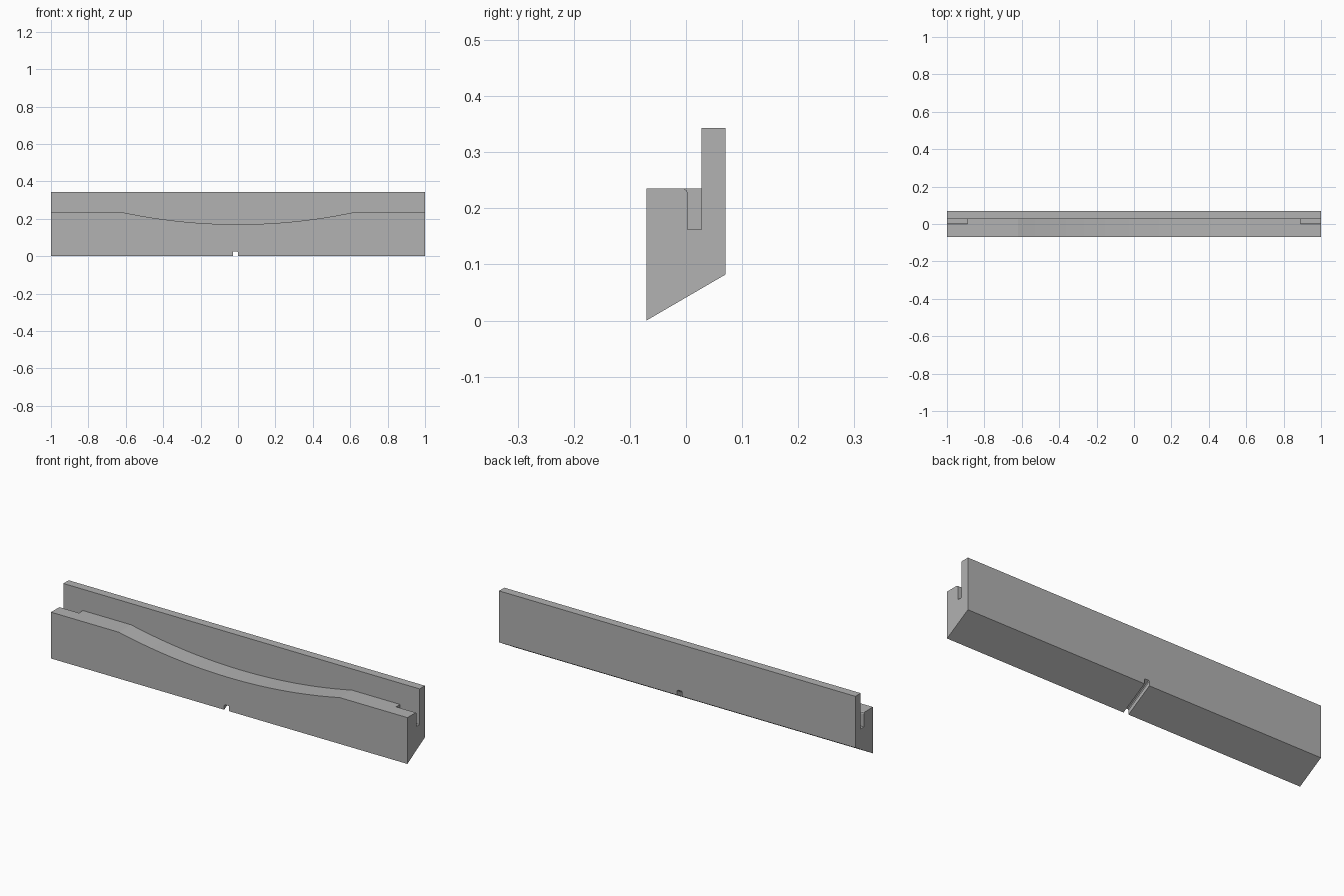
import bpy, bmesh
from mathutils import Vector

if "Cube" in bpy.data.objects:
    bpy.data.objects.remove(bpy.data.objects["Cube"], do_unlink=True)

HALF_DEPTH, RISE = 0.0705, 0.082   # bevelled underside rises toward the back
LEDGE, TOP, WALL = 0.235, 0.343, 0.028
DIP_HALF, DIP = 0.62, 0.065
SLOPE = RISE / (2 * HALF_DEPTH)

grey = bpy.data.materials.new("plain_grey")
grey.use_nodes = True
grey.diffuse_color = (0.445, 0.445, 0.445, 1)
grey.node_tree.nodes["Principled BSDF"].inputs["Base Color"].default_value = grey.diffuse_color


def prism(name, points, sweep):
    """Closed solid from a flat outline swept along a vector."""
    bm = bmesh.new()
    face = bm.faces.new([bm.verts.new(p) for p in points])
    swept = bmesh.ops.extrude_face_region(bm, geom=[face])["geom"]
    verts = [v for v in swept if isinstance(v, bmesh.types.BMVert)]
    bmesh.ops.translate(bm, verts=verts, vec=Vector(sweep))
    bmesh.ops.recalc_face_normals(bm, faces=bm.faces)
    mesh = bpy.data.meshes.new(name)
    bm.to_mesh(mesh)
    bm.free()
    mesh.materials.append(grey)
    obj = bpy.data.objects.new(name, mesh)
    bpy.context.collection.objects.link(obj)
    return obj


def cut(target, cutter):
    """Subtract a cutter and discard it."""
    mod = target.modifiers.new("cut", "BOOLEAN")
    mod.operation, mod.solver, mod.object = "DIFFERENCE", "EXACT", cutter
    bpy.context.view_layer.objects.active = target
    bpy.ops.object.modifier_apply(modifier=mod.name)
    bpy.data.objects.remove(cutter, do_unlink=True)


# Long rail with a sloping underside
section = [(-HALF_DEPTH, 0), (HALF_DEPTH, RISE), (HALF_DEPTH, TOP), (-HALF_DEPTH, TOP)]
rail = prism("rail", [(-1, y, z) for y, z in section], (2, 0, 0))

# Front ledge with a shallow circular dip along its middle
radius = (DIP_HALF ** 2 + DIP ** 2) / (2 * DIP)
steps = 32
xs = [DIP_HALF * (2 * i / steps - 1) for i in range(steps + 1)]
arc = [(x, LEDGE - DIP + radius - (radius ** 2 - x ** 2) ** 0.5) for x in xs]
outline = [(-1.1, 0.5), (-1.1, LEDGE)] + arc + [(1.1, LEDGE), (1.1, 0.5)]
cut(rail, prism("ledge_cutter", [(x, WALL, z) for x, z in outline], (0, -0.2, 0)))

# Narrow slot at each end, with an eased front lip
slot = [(WALL, 0.162), (0.003, 0.162), (0.003, 0.227), (0.001, 0.232),
        (-0.004, LEDGE), (-0.004, 0.26), (WALL, 0.26)]
for side in (-1, 1):
    cut(rail, prism("slot_cutter", [(side * 0.89, y, z) for y, z in slot], (side * 0.2, 0, 0)))

# Small groove running across the sloping underside
groove = [(-0.028, -0.03), (-0.028, 0.022), (-0.024, 0.026),
          (-0.004, 0.026), (0, 0.022), (0, -0.03)]
start = -0.1
cut(rail, prism("groove_cutter",
                [(x, start, z + SLOPE * (start + HALF_DEPTH)) for x, z in groove],
                (0, 0.2, 0.2 * SLOPE)))

# Smooth the dip, keep the corners crisp
bpy.ops.object.select_all(action="DESELECT")
rail.select_set(True)
bpy.context.view_layer.objects.active = rail
bpy.ops.object.shade_smooth_by_angle(angle=0.15)
